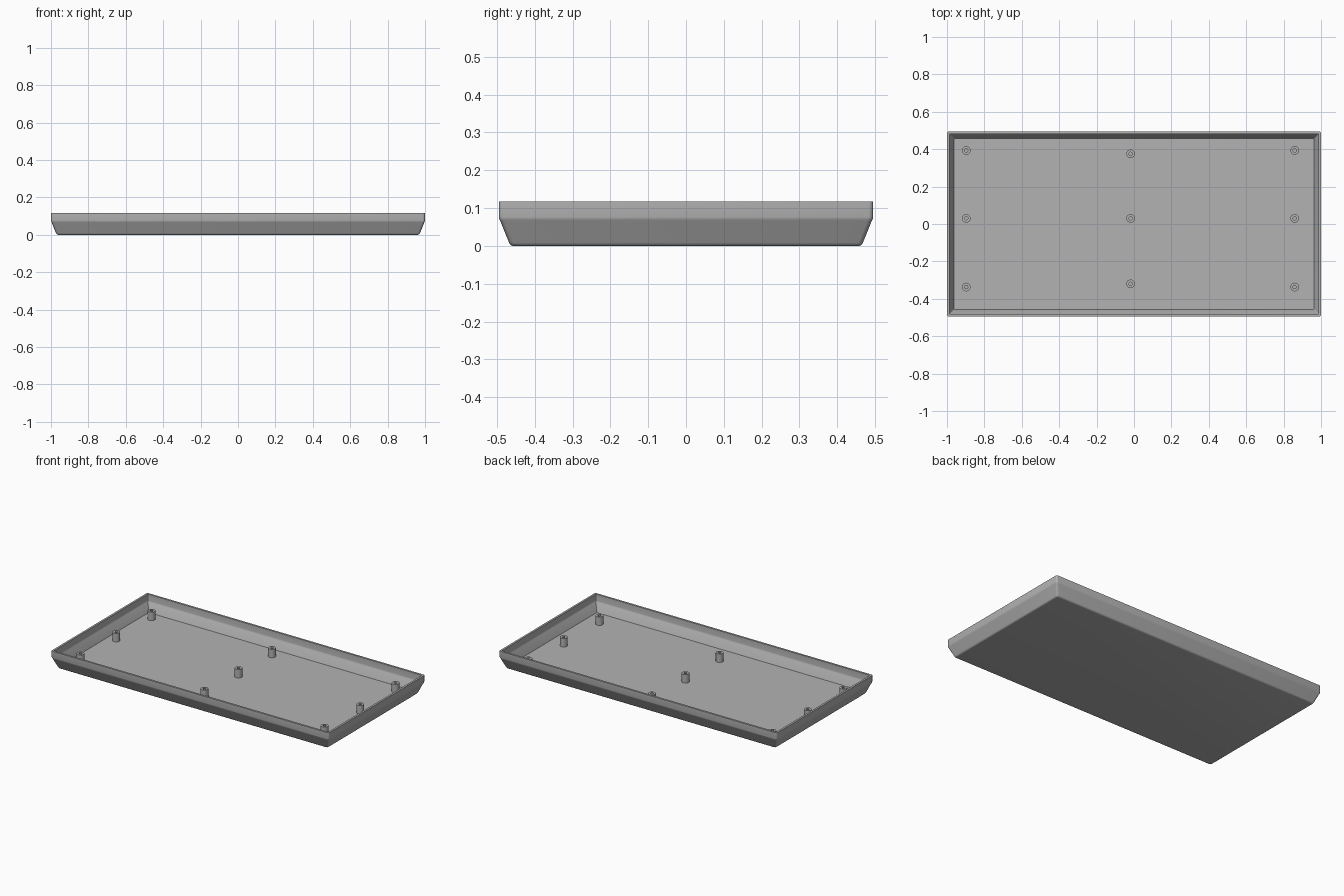
import bpy, bmesh, math

if "Cube" in bpy.data.objects:
    bpy.data.objects.remove(bpy.data.objects["Cube"])

grey = bpy.data.materials.new("plain grey")
grey.diffuse_color = (0.45, 0.45, 0.45, 1)
grey.use_nodes = True
grey.node_tree.nodes["Principled BSDF"].inputs["Base Color"].default_value = grey.diffuse_color

FLOOR = 0.013


def finish(name, bm, angle):
    bmesh.ops.recalc_face_normals(bm, faces=bm.faces)
    mesh = bpy.data.meshes.new(name)
    bm.to_mesh(mesh)
    bm.free()
    obj = bpy.data.objects.new(name, mesh)
    bpy.context.collection.objects.link(obj)
    mesh.materials.append(grey)
    bpy.ops.object.select_all(action='DESELECT')
    obj.select_set(True)
    bpy.context.view_layer.objects.active = obj
    bpy.ops.object.shade_smooth_by_angle(angle=math.radians(angle))
    return obj


def rounded_loop(bm, hx, hy, r, z, steps=4):
    """Rectangle with rounded corners, as a ring of vertices."""
    ring = []
    for k, (sx, sy) in enumerate([(1, 1), (-1, 1), (-1, -1), (1, -1)]):
        for i in range(steps + 1):
            a = math.pi / 2 * (k + i / steps)
            ring.append(bm.verts.new((sx * (hx - r) + r * math.cos(a),
                                      sy * (hy - r) + r * math.sin(a), z)))
    return ring


def bridge(bm, a, b):
    n = len(a)
    for i in range(n):
        bm.faces.new((a[i], a[(i + 1) % n], b[(i + 1) % n], b[i]))


# Tray shell: (inset from the outer edge, height, corner radius)
profile = [(0.039, 0.0, 0.008), (0.034, 0.001, 0.010), (0.030, 0.004, 0.012),
           (0.027, 0.009, 0.012), (0.004, 0.066, 0.012), (0.001, 0.071, 0.012),
           (0.0, 0.076, 0.012), (0.0, 0.117, 0.012),
           (0.013, 0.117, 0.004), (0.013, 0.076, 0.004), (0.014, 0.071, 0.004),
           (0.017, 0.066, 0.004), (0.038, FLOOR, 0.004)]
bm = bmesh.new()
rings = [rounded_loop(bm, 1 - d, 0.495 - d, r, z) for d, z, r in profile]
for a, b in zip(rings, rings[1:]):
    bridge(bm, a, b)
bm.faces.new(rings[0])
bm.faces.new(rings[-1])
finish("tray_shell", bm, 35)

# Hollow screw posts: three columns of three
N = 24
post_profile = [(0.023, FLOOR - 0.002), (0.023, 0.068), (0.009, 0.068), (0.009, FLOOR + 0.001)]
columns = [(-0.897, (0.393, 0.03, -0.337)),
           (-0.018, (0.375, 0.03, -0.32)),
           (0.859, (0.393, 0.03, -0.337))]
for px, ys in columns:
    for py in ys:
        bm = bmesh.new()
        rings = [[bm.verts.new((px + r * math.cos(2 * math.pi * i / N),
                                py + r * math.sin(2 * math.pi * i / N), z))
                  for i in range(N)] for r, z in post_profile]
        for a, b in zip(rings, rings[1:]):
            bridge(bm, a, b)
        bm.faces.new(rings[0])
        bm.faces.new(rings[-1])
        finish("screw_post", bm, 40)
